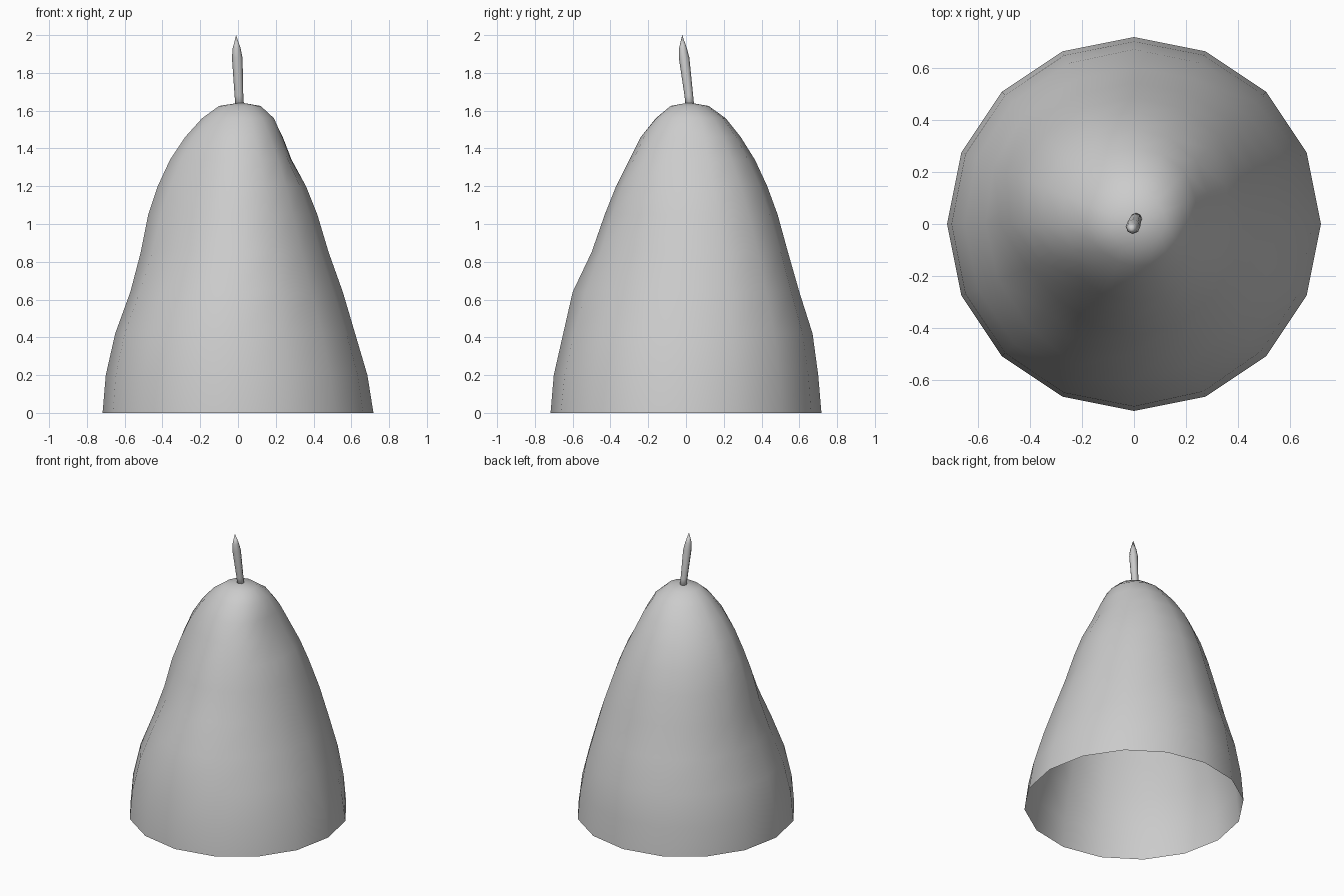
import bpy, bmesh
from math import cos, sin, tau

if "Cube" in bpy.data.objects:
    bpy.data.objects.remove(bpy.data.objects["Cube"])


def skin(name, rings, cap_bottom, tip=None):
    """Loft rings of points into a smooth object, closing the top with a fan or a tip."""
    bm = bmesh.new()
    loops = [[bm.verts.new(p) for p in ring] for ring in rings]
    n = len(loops[0])
    for lo, hi in zip(loops, loops[1:]):
        for i in range(n):
            j = (i + 1) % n
            bm.faces.new((lo[i], lo[j], hi[j], hi[i]))
    top = bm.verts.new(tip)
    for i in range(n):
        bm.faces.new((loops[-1][i], loops[-1][(i + 1) % n], top))
    if cap_bottom:
        bm.faces.new(loops[0][::-1])
    for f in bm.faces:
        f.smooth = True
    mesh = bpy.data.meshes.new(name)
    bm.to_mesh(mesh)
    bm.free()
    obj = bpy.data.objects.new(name, mesh)
    bpy.context.collection.objects.link(obj)
    return obj


# Dented hood, open below: radius at each height, one profile per 45 degrees
heights = [0, .2, .42, .64, .85, 1.05, 1.2, 1.34, 1.46, 1.56, 1.625]
profiles = [
    [.717, .685, .62, .555, .48, .42, .36, .28, .235, .19, .12],
    [.717, .70, .66, .60, .54, .47, .41, .34, .28, .21, .12],
    [.717, .70, .67, .60, .54, .485, .43, .365, .29, .21, .12],
    [.717, .70, .66, .595, .54, .485, .435, .37, .29, .20, .11],
    [.717, .70, .65, .57, .515, .475, .425, .36, .28, .19, .10],
    [.717, .70, .65, .565, .475, .41, .35, .295, .235, .16, .09],
    [.717, .70, .65, .60, .50, .43, .37, .30, .24, .16, .08],
    [.717, .69, .63, .55, .475, .41, .36, .30, .24, .18, .10],
]


def radius(side, level):
    k = side // 2
    p = [profiles[(k + d) % 8][level] for d in (-1, 0, 1, 2)]
    return p[1] if side % 2 == 0 else (9 * (p[1] + p[2]) - p[0] - p[3]) / 16


hood = [[(radius(s, l) * cos(s * tau / 16), radius(s, l) * sin(s * tau / 16), z)
         for s in range(16)] for l, z in enumerate(heights)]
skin("hood", hood, False, (.015, .015, 1.643))

# Leaning pointed stem: x, y, z, radius
stem_path = [(.01, .022, 1.61, .023), (.005, .015, 1.68, .023),
             (-.004, -.01, 1.88, .028), (-.007, -.016, 1.93, .021)]
stem = [[(x + r * cos(i * tau / 8), y + r * sin(i * tau / 8), z) for i in range(8)]
        for x, y, z, r in stem_path]
skin("stem", stem, True, (-.01, -.02, 2.0))
